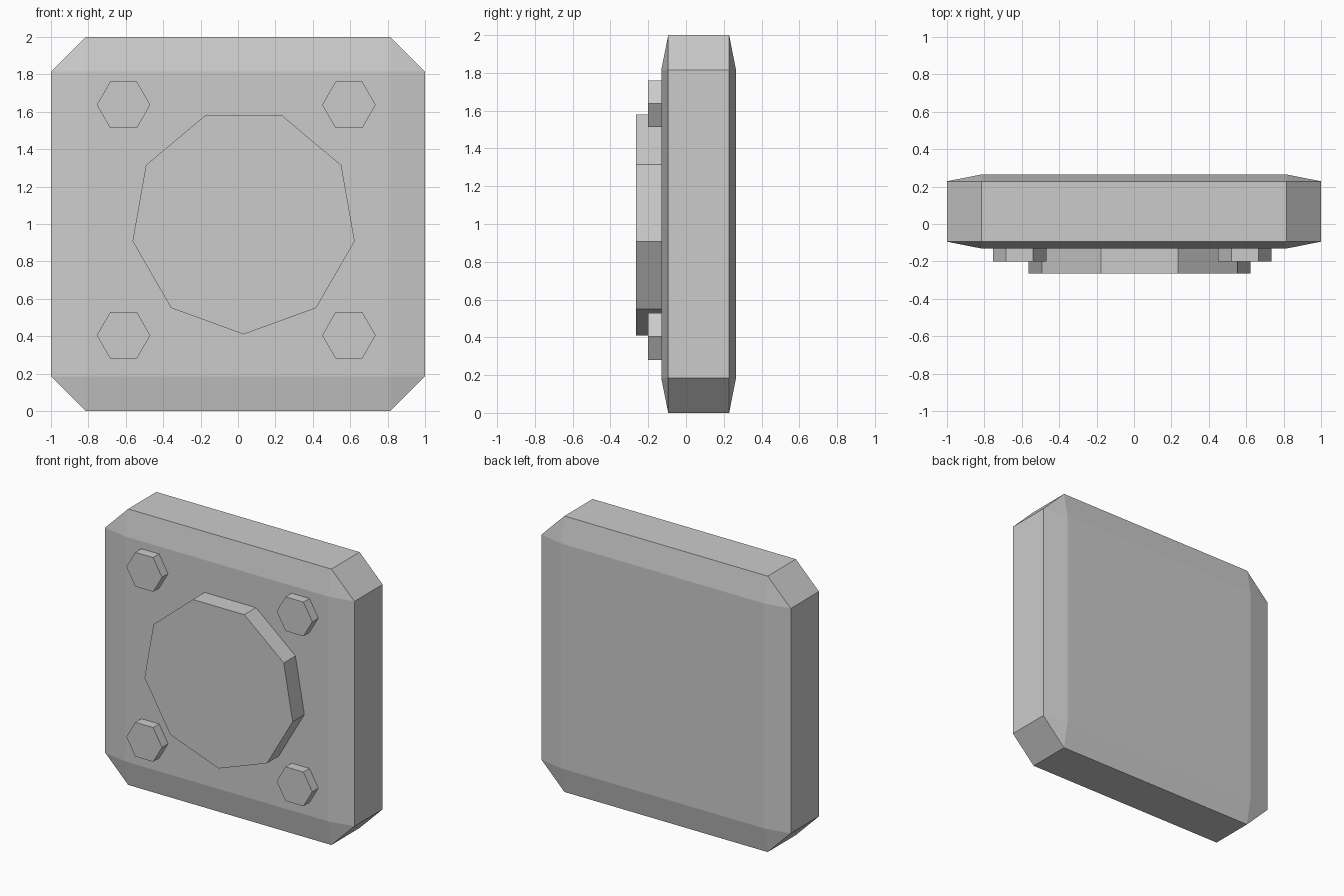
import bpy, bmesh
from math import sin, cos, pi

if "Cube" in bpy.data.objects:
    bpy.data.objects.remove(bpy.data.objects["Cube"])


def finish(name, bm):
    bmesh.ops.recalc_face_normals(bm, faces=bm.faces[:])
    mesh = bpy.data.meshes.new(name)
    bm.to_mesh(mesh)
    bm.free()
    obj = bpy.data.objects.new(name, mesh)
    bpy.context.collection.objects.link(obj)
    return obj


def prism(name, sides, radius, x, z, front, back, start):
    """Regular prism along y; start is the angle of its first corner."""
    bm = bmesh.new()
    angles = [start + 2 * pi * i / sides for i in range(sides)]
    face = bm.faces.new([bm.verts.new((x + radius * cos(a), front, z + radius * sin(a)))
                         for a in angles])
    ext = bmesh.ops.extrude_face_region(bm, geom=[face], use_keep_orig=True)
    moved = [g for g in ext["geom"] if isinstance(g, bmesh.types.BMVert)]
    bmesh.ops.translate(bm, verts=moved, vec=(0, back - front, 0))
    return finish(name, bm)


# Plate: chamfered cube, flattened front to back
bm = bmesh.new()
bmesh.ops.create_cube(bm, size=2)
bmesh.ops.bevel(bm, geom=bm.edges[:], offset=0.185, offset_type='OFFSET',
                segments=1, profile=0.5, affect='EDGES')
bmesh.ops.scale(bm, verts=bm.verts[:], vec=(1, 0.198, 1))
bmesh.ops.translate(bm, verts=bm.verts[:], vec=(0, 0.067, 1))
finish("plate", bm)

# Nine-sided central disc, corner pointing down
prism("central_disc", 9, 0.603, 0.03, 1.013, -0.265, -0.11, -pi / 2)

# Hexagonal bolts in the four corners
for side, x in (("left", -0.612), ("right", 0.593)):
    for level, z in (("lower", 0.405), ("upper", 1.637)):
        prism(f"bolt_{level}_{side}", 6, 0.143, x, z, -0.2, -0.11, 0)
